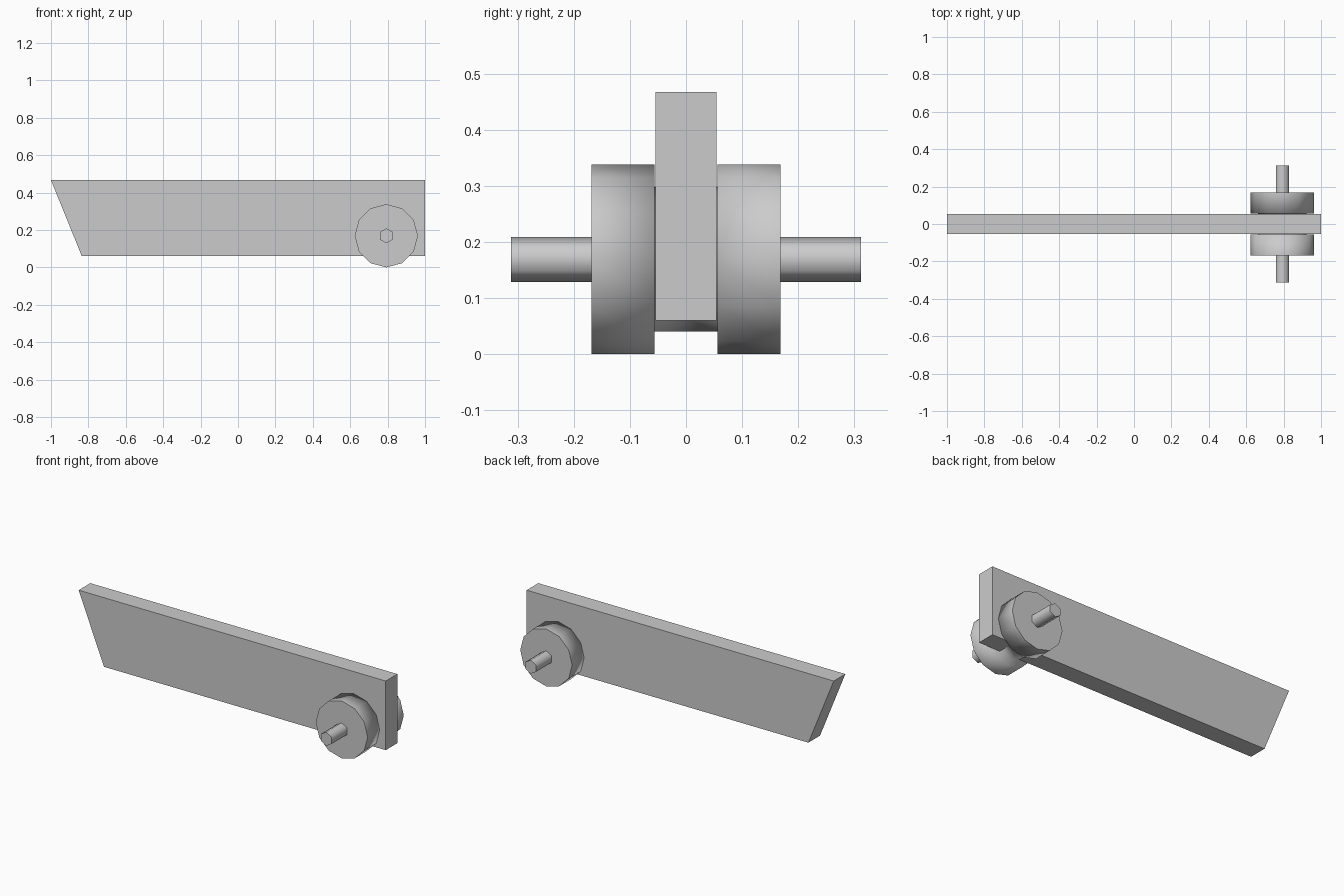
import bpy, bmesh
from math import sin, cos, pi, radians

if "Cube" in bpy.data.objects:
    bpy.data.objects.remove(bpy.data.objects["Cube"])


def make_object(name, bm):
    bmesh.ops.recalc_face_normals(bm, faces=bm.faces)
    mesh = bpy.data.meshes.new(name)
    bm.to_mesh(mesh)
    bm.free()
    obj = bpy.data.objects.new(name, mesh)
    bpy.context.collection.objects.link(obj)
    return obj


def lathe(name, profile, sides, centre):
    """Turn (radius, y) points around the y axis and cap both ends."""
    bm = bmesh.new()
    rings = [[bm.verts.new((r * sin(2 * pi * i / sides), y, r * cos(2 * pi * i / sides)))
              for i in range(sides)] for r, y in profile]
    for a, b in zip(rings, rings[1:]):
        for i in range(sides):
            j = (i + 1) % sides
            bm.faces.new((a[i], a[j], b[j], b[i])).smooth = True
    for ring in (rings[0], rings[-1]):
        cap = bm.faces.new(ring)
        for edge in cap.edges:
            edge.smooth = False      # crisp outer rim
    obj = make_object(name, bm)
    obj.location = centre
    return obj


# Flat plank with a slanted end
bm = bmesh.new()
outline = [(-1, 0.467), (-0.835, 0.06), (1, 0.06), (1, 0.467)]
face = bm.faces.new([bm.verts.new((x, -0.054, z)) for x, z in outline])
extruded = bmesh.ops.extrude_face_region(bm, geom=[face])["geom"]
bmesh.ops.translate(bm, vec=(0, 0.108, 0),
                    verts=[g for g in extruded if isinstance(g, bmesh.types.BMVert)])
make_object("plank", bm)

# Twin wheels joined by a narrower hub through the plank
centre = (0.793, 0, 0.169)
half = [(0.169, 0.168), (0.169, 0.056), (0.129, 0.056)]
lathe("twin_wheel", [(r, -y) for r, y in half] + half[::-1], 12, centre)

# Six-sided axle
lathe("axle", [(0.04, -0.312), (0.04, 0.312)], 6, centre)
